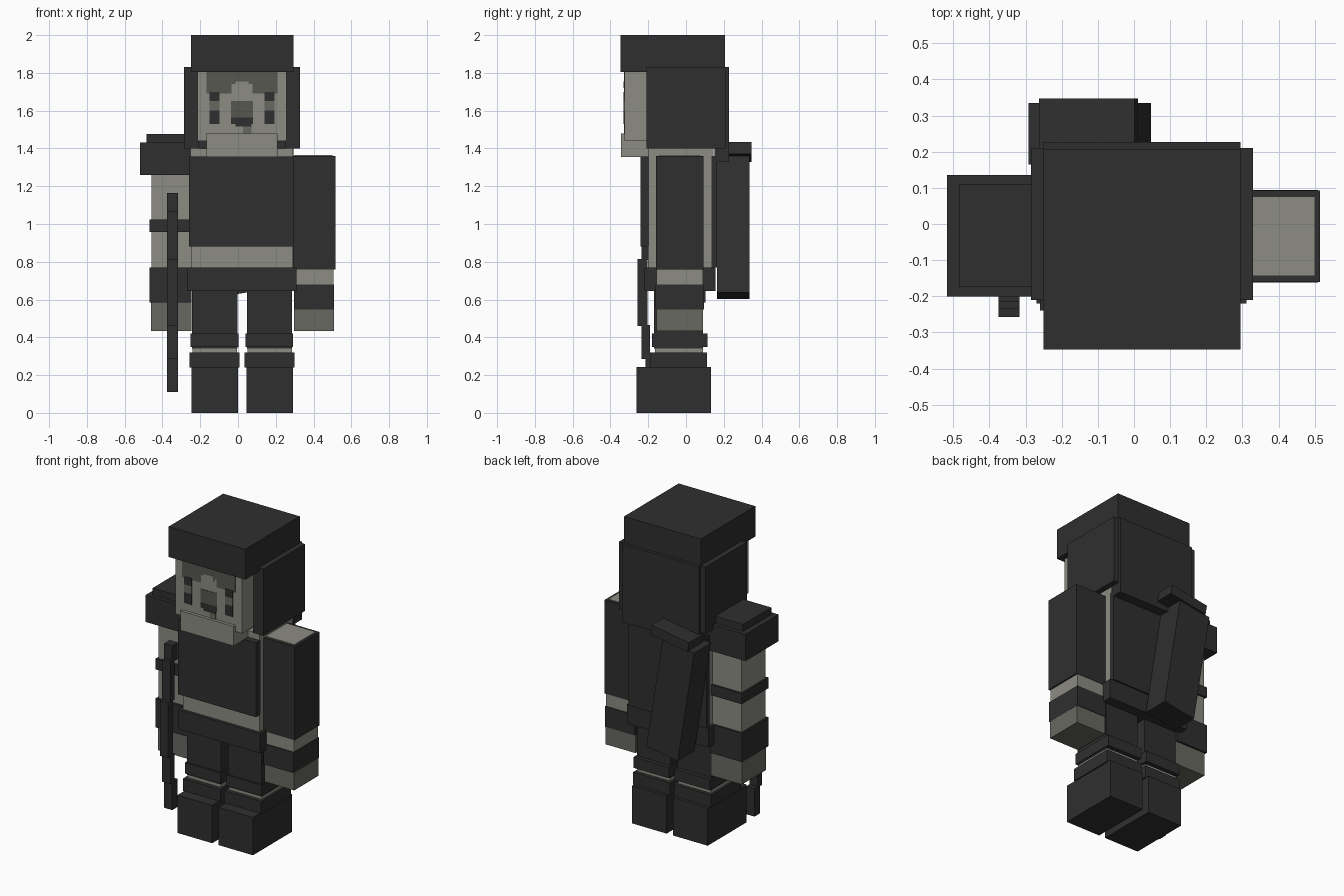
import bpy, math

cube = bpy.data.objects.get("Cube")
if cube:
    bpy.data.objects.remove(cube, do_unlink=True)


def make_material(name, colour):
    m = bpy.data.materials.new(name)
    m.use_nodes = True
    rgba = (*colour, 1.0)
    m.diffuse_color = rgba
    m.node_tree.nodes["Principled BSDF"].inputs["Base Color"].default_value = rgba
    return m


DARK = make_material("charcoal", (0.028, 0.028, 0.028))
LIGHT = make_material("pale grey", (0.262, 0.262, 0.225))
MID = make_material("mid grey", (0.14, 0.14, 0.12))
SHADE = make_material("brow grey", (0.095, 0.095, 0.083))


def box(name, x, y, z, mat, tilt=0.0):
    """Box from (min, max) ranges, optionally tilted about y."""
    bpy.ops.mesh.primitive_cube_add(size=1)
    o = bpy.context.object
    o.name = name
    size = [r[1] - r[0] for r in (x, y, z)]
    for v in o.data.vertices:
        v.co = [c * s for c, s in zip(v.co, size)]
    o.location = [(r[0] + r[1]) / 2 for r in (x, y, z)]
    o.rotation_euler.y = tilt
    o.data.materials.append(mat)
    return o


# Head, jaw, cap and hair
box("head", (-0.215, 0.257), (-0.325, 0.19), (1.44, 1.81), LIGHT)
box("jaw", (-0.167, 0.21), (-0.345, -0.10), (1.355, 1.48), LIGHT)
box("cap", (-0.25, 0.295), (-0.347, 0.207), (1.805, 2.0), DARK)
box("hair_back", (-0.25, 0.295), (0.15, 0.227), (1.33, 1.83), DARK)
for side, x in (("right", (-0.285, -0.21)), ("left", (0.252, 0.329))):
    box("hair_" + side, x, (-0.21, 0.21), (1.40, 1.83), DARK)

# Painted face: each plate is mirrored about the middle of the face
MIDDLE = 0.021


def plate(name, x0, x1, z0, z1, mat, depth=0.003):
    box(name, (MIDDLE + x0, MIDDLE + x1), (-0.325 - depth, -0.32), (z0, z1), mat)


plate("forehead", -0.188, 0.188, 1.74, 1.805, SHADE)
for side, s in (("right", -1), ("left", 1)):
    def mirrored(name, a, b, z0, z1, mat, depth=0.003):
        plate(side + "_" + name, min(s * a, s * b), max(s * a, s * b), z0, z1, mat, depth)
    mirrored("brow", 0.055, 0.188, 1.69, 1.74, SHADE)
    mirrored("eye_top", 0.12, 0.172, 1.65, 1.70, DARK, 0.006)
    mirrored("eye_middle", 0.12, 0.172, 1.60, 1.65, MID, 0.006)
    mirrored("eye_low", 0.12, 0.172, 1.53, 1.60, DARK, 0.006)
plate("nose_bridge", -0.035, 0.035, 1.72, 1.755, LIGHT, 0.005)
plate("nose", -0.058, 0.058, 1.565, 1.65, SHADE)
plate("mouth", -0.058, 0.058, 1.53, 1.565, DARK)
plate("mouth_low", -0.035, 0.05, 1.515, 1.53, DARK)
plate("chin_mark", 0.005, 0.05, 1.475, 1.515, MID)

# Torso, vest plates and belt
box("torso", (-0.25, 0.292), (-0.20, 0.145), (0.72, 1.40), LIGHT)
box("vest_front", (-0.26, 0.295), (-0.24, -0.195), (0.88, 1.358), DARK)
box("vest_back", (-0.26, 0.295), (0.135, 0.165), (0.77, 1.36), DARK)
box("belt", (-0.27, 0.311), (-0.22, 0.155), (0.645, 0.77), DARK)

# Legs with cuffs and boots
for side, x0, x1 in (("right", -0.247, 0.0), ("left", 0.045, 0.29)):
    box(side + "_leg", (x0 + 0.003, x1 - 0.003), (-0.17, 0.09), (0.34, 0.66), DARK)
    box(side + "_ankle", (x0 + 0.005, x1 - 0.005), (-0.165, 0.09), (0.2, 0.345), LIGHT)
    box(side + "_knee_cuff", (x0 - 0.004, x1 + 0.002), (-0.18, 0.115), (0.35, 0.42), DARK)
    box(side + "_boot_cuff", (x0 - 0.01, x1 + 0.008), (-0.19, 0.112), (0.24, 0.32), DARK)
    box(side + "_boot", (x0, x1), (-0.262, 0.132), (0.0, 0.243), DARK)

# Left arm: long sleeve, banded forearm and hand
ARM_Y = (-0.155, 0.09)
box("left_sleeve", (0.294, 0.515), (-0.16, 0.092), (0.76, 1.36), DARK)
box("left_shoulder_top", (0.296, 0.50), (-0.142, 0.075), (1.355, 1.364), LIGHT)
box("left_forearm", (0.298, 0.505), ARM_Y, (0.675, 0.765), LIGHT)
box("left_wristband", (0.296, 0.509), (-0.162, 0.094), (0.548, 0.68), DARK)
box("left_hand", (0.296, 0.508), ARM_Y, (0.434, 0.55), MID)

# Right arm: pauldron, bands and hand
box("right_arm", (-0.458, -0.245), ARM_Y, (0.76, 1.30), LIGHT)
box("right_pauldron", (-0.518, -0.25), (-0.20, 0.135), (1.26, 1.432), DARK)
box("right_pauldron_top", (-0.484, -0.21), (-0.175, 0.11), (1.43, 1.477), DARK)
box("right_arm_band", (-0.468, -0.245), (-0.17, 0.102), (0.957, 1.025), DARK)
box("right_wristband", (-0.468, -0.245), (-0.17, 0.102), (0.585, 0.77), DARK)
box("right_hand", (-0.46, -0.245), ARM_Y, (0.434, 0.588), MID)

# Bow: five segments stepping back towards the ends
for name, y0, y1, z0, z1 in (
        ("bow_top_end", -0.215, -0.16, 1.06, 1.165),
        ("bow_upper_limb", -0.235, -0.19, 0.81, 1.07),
        ("bow_grip", -0.258, -0.205, 0.46, 0.815),
        ("bow_lower_limb", -0.235, -0.19, 0.285, 0.465),
        ("bow_bottom_end", -0.215, -0.16, 0.11, 0.29)):
    box(name, (-0.375, -0.317), (y0, y1), (z0, z1), DARK)

# Tilted quiver on the back
TILT = math.radians(-9.2)
box("quiver", (-0.235, -0.01), (0.165, 0.335), (0.615, 1.35), DARK, TILT)
box("quiver_lid", (-0.26, 0.008), (0.20, 0.347), (1.35, 1.412), DARK, -TILT * -1)
